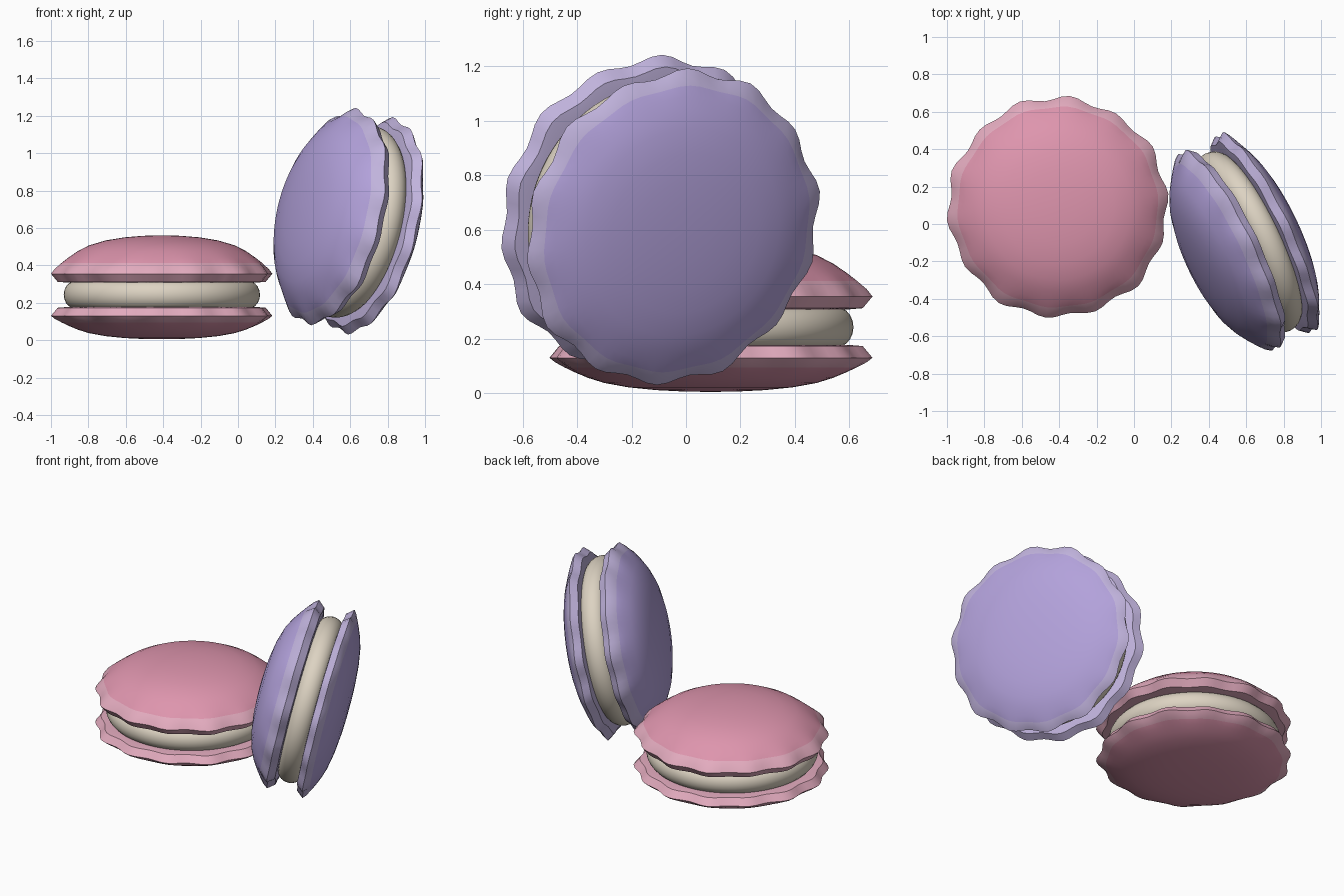
import bpy, bmesh, math
from mathutils import Matrix, Vector

cube = bpy.data.objects.get("Cube")
if cube:
    bpy.data.objects.remove(cube, do_unlink=True)

SEGMENTS = 84
LOBES = 14


def material(name, colour):
    mat = bpy.data.materials.new(name)
    mat.use_nodes = True
    mat.diffuse_color = (*colour, 1)
    bsdf = mat.node_tree.nodes["Principled BSDF"]
    bsdf.inputs["Base Color"].default_value = (*colour, 1)
    bsdf.inputs["Roughness"].default_value = 0.7
    return mat


def lathe(name, profile, mats, place):
    """Turn (radius, height, ruffle, material) rows into a closed solid."""
    bm = bmesh.new()
    rings = []
    for radius, height, ruffle, _ in profile:
        ring = []
        for i in range(SEGMENTS):
            a = math.tau * i / SEGMENTS
            wave = math.cos(LOBES * a) + 0.3 * math.sin(5 * a) + 0.25 * math.cos(9 * a + 1)
            r = radius + 0.013 * ruffle * wave
            ring.append(bm.verts.new((r * math.cos(a), r * math.sin(a), height)))
        rings.append(ring)
    for row, lower, upper in zip(profile, rings, rings[1:]):
        for i in range(SEGMENTS):
            j = (i + 1) % SEGMENTS
            face = bm.faces.new((lower[i], lower[j], upper[j], upper[i]))
            face.material_index = row[3]
    bm.faces.new(rings[0]).material_index = profile[0][3]
    bm.faces.new(rings[-1]).material_index = profile[-1][3]
    bmesh.ops.recalc_face_normals(bm, faces=bm.faces)
    mesh = bpy.data.meshes.new(name)
    bm.to_mesh(mesh)
    bm.free()
    for mat in mats:
        mesh.materials.append(mat)
    mesh.shade_smooth()
    mesh.set_sharp_from_angle(angle=math.radians(42))
    obj = bpy.data.objects.new(name, mesh)
    obj.matrix_world = place
    bpy.context.collection.objects.link(obj)


# Shell profile above its rim: radius, share of the dome height, ruffle, material
DOME = [(0.565, 0.13, 0.8, 1), (0.535, 0.28, 0.35, 0), (0.50, 0.42, 0.1, 0),
        (0.45, 0.59, 0, 0), (0.39, 0.74, 0, 0), (0.30, 0.87, 0, 0),
        (0.20, 0.95, 0, 0), (0.10, 0.99, 0, 0), (0.02, 1.0, 0, 0)]


def shell(name, rim_z, dome_height, mats, place):
    """Ruffled foot and dome; a negative dome height points downward."""
    side = math.copysign(1, dome_height)
    profile = [(0.40, rim_z - side * 0.045, 0, 1),
               (0.51, rim_z - side * 0.047, 0.3, 1),
               (0.55, rim_z - side * 0.043, 0.8, 1),
               (0.583, rim_z, 1, 1)]
    profile += [(r, rim_z + h * dome_height, w, m) for r, h, w, m in DOME]
    lathe(name, profile, mats, place)


def macaron(colour_name, mats, cream, place):
    shell(colour_name + "_bottom_shell", 0.13, -0.125, mats, place)
    shell(colour_name + "_top_shell", 0.355, 0.205, mats, place)
    # Rounded cream filling
    filling = []
    for i in range(11):
        a = math.pi * (i / 10 - 0.5)
        filling.append((0.46 + 0.065 * math.cos(a), 0.2425 + 0.075 * math.sin(a), 0, 0))
    lathe(colour_name + "_filling", filling, [cream], place)


cream = material("cream", (0.72, 0.65, 0.54))
pink = [material("pink", (0.73, 0.30, 0.42)), material("light pink", (0.77, 0.41, 0.52))]
lilac = [material("lilac", (0.45, 0.36, 0.71)), material("light lilac", (0.53, 0.45, 0.72))]

# Macaron lying flat
flat = Matrix.Translation((-0.407, 0.09, 0)) @ Matrix.Rotation(math.radians(84), 4, "Z")
macaron("pink", pink, cream, flat)

# Macaron standing on edge and leaning
axis = Vector((-0.88, -0.42, 0.22)).normalized()
up = Vector((0, 0, 1))
up = (up - axis * up.dot(axis)).normalized()
turn = Matrix((up, axis.cross(up), axis)).transposed().to_4x4()
macaron("lilac", lilac, cream, Matrix.Translation((0.822, 0.005, 0.581)) @ turn)
